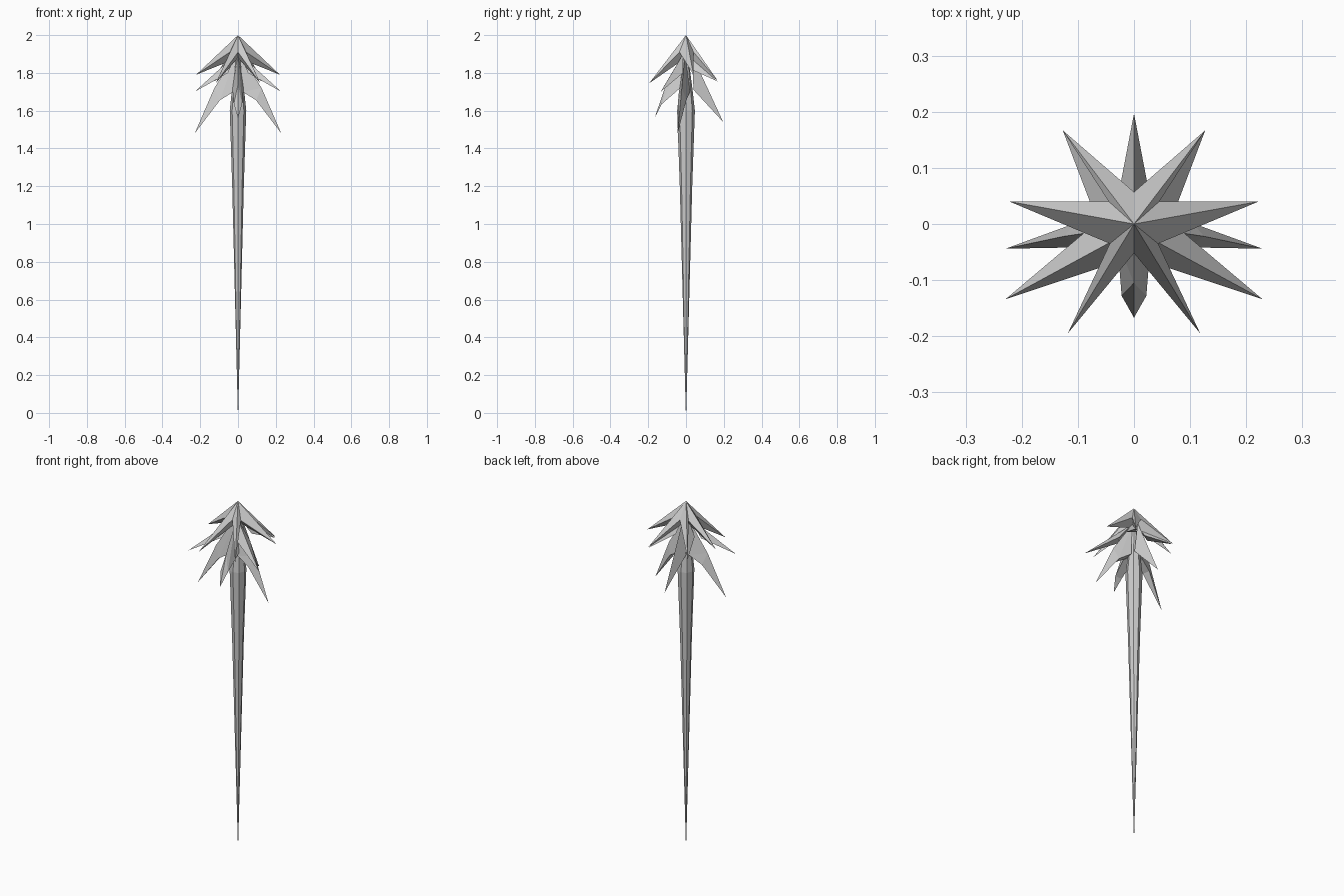
import bpy, bmesh, math
from mathutils import Vector

if "Cube" in bpy.data.objects:
    bpy.data.objects.remove(bpy.data.objects["Cube"])


def finish(name, bm):
    bmesh.ops.recalc_face_normals(bm, faces=bm.faces)
    me = bpy.data.meshes.new(name)
    bm.to_mesh(me)
    bm.free()
    ob = bpy.data.objects.new(name, me)
    bpy.context.collection.objects.link(ob)
    return ob


def spike(name, sections, tip, flip=1):
    """Leaf made of triangular sections (ridge, lower centre, half width) closing in a tip."""
    def fix(p):
        return Vector((p[0] * flip, p[1], p[2]))
    bm = bmesh.new()
    tip = fix(tip)
    side = Vector((-tip.y, tip.x, 0)).normalized()
    rings = []
    for ridge, low, w in sections:
        pts = (fix(ridge), fix(low) + side * w, fix(low) - side * w)
        rings.append([bm.verts.new(p) for p in pts])
    end = bm.verts.new(tip)
    bm.faces.new(rings[0])
    for i in range(3):
        j = (i + 1) % 3
        for a, b in zip(rings, rings[1:]):
            bm.faces.new((a[i], a[j], b[j]))
            bm.faces.new((a[i], b[j], b[i]))
        bm.faces.new((rings[-1][i], rings[-1][j], end))
    return finish(name, bm)


# Trunk: long eight-sided stake, pointed at the bottom
bm = bmesh.new()
n = 8
rings = []
for r, z in ((0.001, 0), (0.033, 1.2), (0.047, 1.6), (0.036, 1.7), (0.01, 1.9)):
    rings.append([bm.verts.new((0.93 * r * math.cos(math.tau * k / n),
                                r * math.sin(math.tau * k / n), z)) for k in range(n)])
for a, b in zip(rings, rings[1:]):
    for k in range(n):
        j = (k + 1) % n
        bm.faces.new((a[k], a[j], b[j], b[k]))
bm.faces.new(rings[0])
bm.faces.new(rings[-1])
finish("trunk", bm)

# Crown: six-pointed star cap, outline given for the right half and mirrored
half = [(0, 0.057, 1.91), (0.127, 0.167, 1.76), (0.045, 0.04, 1.91), (0.222, 0.04, 1.79),
        (0.043, -0.035, 1.91), (0.118, -0.195, 1.745), (0, -0.052, 1.91)]
outline = half + [(-x, y, z) for x, y, z in reversed(half[1:-1])]
bm = bmesh.new()
top = bm.verts.new((0, 0, 2))
under = bm.verts.new((0, 0, 1.88))
vs = [bm.verts.new(p) for p in outline]
for a, b in zip(vs, vs[1:] + vs[:1]):
    bm.faces.new((top, a, b))
    bm.faces.new((under, b, a))
finish("crown_star", bm)

# Mirrored leaves under the crown
for s, word in ((1, "right"), (-1, "left")):
    spike("middle_front_leaf_" + word,
          [((0.01, -0.015, 1.9), (0.07, -0.045, 1.80), 0.035)], (0.229, -0.134, 1.70), s)
    spike("middle_back_leaf_" + word,
          [((0.015, 0.0, 1.9), (0.05, 0.04, 1.82), 0.028)], (0.127, 0.167, 1.755), s)
    spike("lower_leaf_" + word,
          [((0.01, -0.005, 1.9), (0.03, -0.008, 1.70), 0.03),
           ((0.125, -0.022, 1.72), (0.1, -0.02, 1.655), 0.022)], (0.229, -0.044, 1.48), s)

# Centre leaves, front and back
spike("lower_leaf_front",
      [((0, -0.015, 1.9), (0, -0.03, 1.72), 0.03),
       ((0, -0.105, 1.74), (0, -0.128, 1.635), 0.022)], (0, -0.167, 1.56))
spike("lower_leaf_back",
      [((0, 0.03, 1.9), (0, 0.04, 1.71), 0.03)], (0, 0.197, 1.54))
